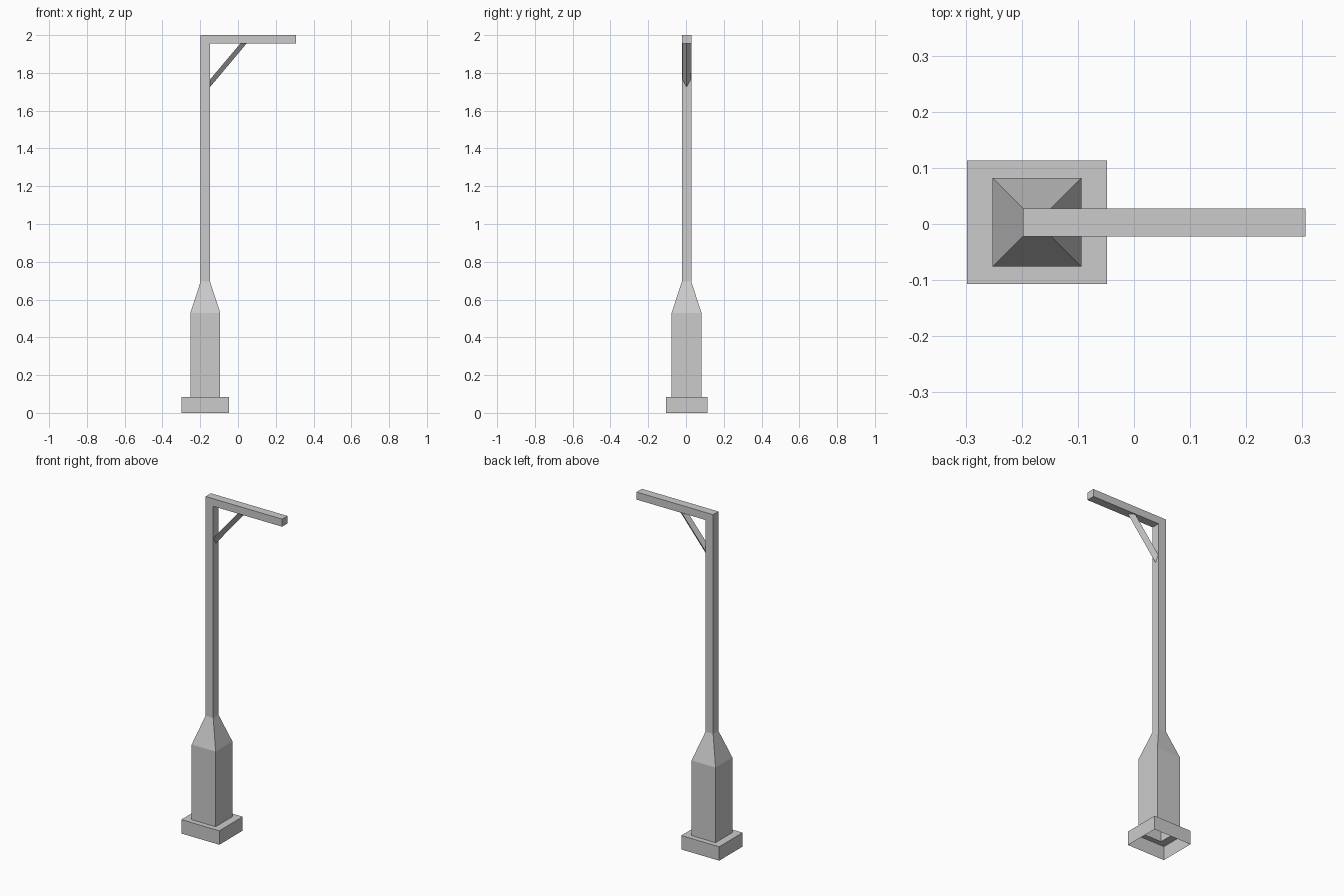
import bpy
import bmesh

cube = bpy.data.objects.get("Cube")
if cube:
    bpy.data.objects.remove(cube, do_unlink=True)

# Single grey metal colour
grey = bpy.data.materials.new("grey_metal")
grey.use_nodes = True
colour = (0.6, 0.6, 0.6, 1)
grey.diffuse_color = colour
grey.node_tree.nodes["Principled BSDF"].inputs["Base Color"].default_value = colour

POST_X, POST_Y = -0.173, 0.003


def loft(name, sections, cap_start=True, cap_end=True):
    """Join matching cross-sections into a flat-shaded shell."""
    bm = bmesh.new()
    rings = [[bm.verts.new(p) for p in s] for s in sections]
    for low, high in zip(rings, rings[1:]):
        n = len(low)
        for i in range(n):
            j = (i + 1) % n
            bm.faces.new((low[i], low[j], high[j], high[i]))
    if cap_start:
        bm.faces.new(rings[0][::-1])
    if cap_end:
        bm.faces.new(rings[-1])
    bmesh.ops.recalc_face_normals(bm, faces=bm.faces[:])
    mesh = bpy.data.meshes.new(name)
    bm.to_mesh(mesh)
    bm.free()
    mesh.materials.append(grey)
    obj = bpy.data.objects.new(name, mesh)
    bpy.context.collection.objects.link(obj)
    return obj


def rectangle(hx, hy, z):
    return [(POST_X + sx * hx, POST_Y + sy * hy, z)
            for sx, sy in ((-1, -1), (1, -1), (1, 1), (-1, 1))]


# Hollow plinth, square shaft, tapered shoulder and slim post
loft("plinth_and_post", [
    rectangle(0.125, 0.11, 0),
    rectangle(0.125, 0.11, 0.083),
    rectangle(0.079, 0.079, 0.083),
    rectangle(0.079, 0.079, 0.53),
    rectangle(0.025, 0.025, 0.695),
    rectangle(0.025, 0.025, 1.955),
], cap_start=False, cap_end=False)

# Horizontal arm, overhanging to one side
def arm_end(x):
    return [(x, POST_Y + sy * 0.025, z)
            for sy, z in ((-1, 1.955), (1, 1.955), (1, 2), (-1, 2))]


loft("arm", [arm_end(POST_X - 0.025), arm_end(0.306)])

# Diagonal brace with a ridge along its underside
post_face = POST_X + 0.025
foot = [(post_face, POST_Y - 0.022, 1.765), (post_face, POST_Y, 1.725),
        (post_face, POST_Y + 0.022, 1.765)]
head = [(0.012, POST_Y - 0.022, 1.955), (0.045, POST_Y, 1.955),
        (0.012, POST_Y + 0.022, 1.955)]
loft("brace", [foot, head])
